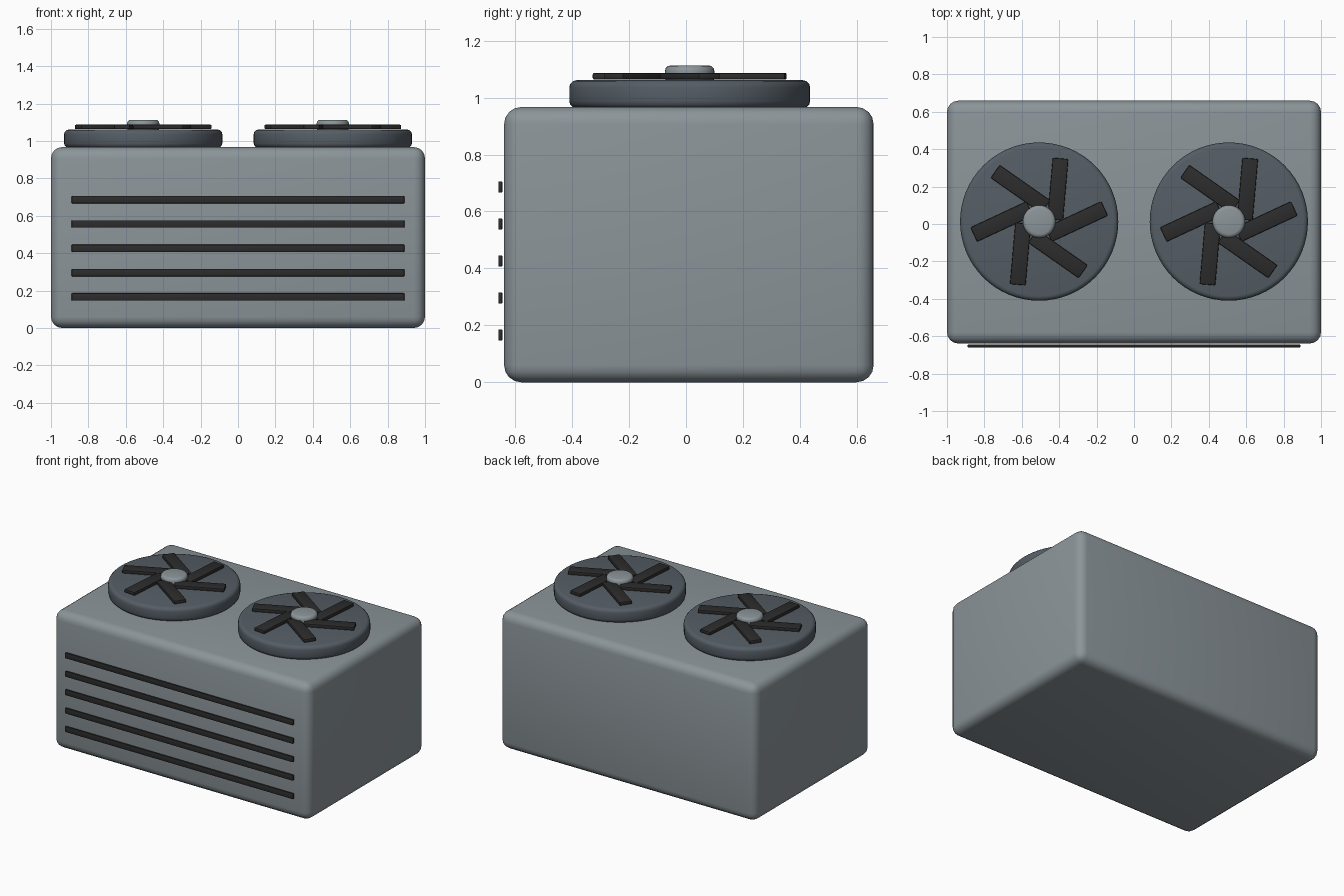
import bpy
from math import radians, cos, sin

if "Cube" in bpy.data.objects:
    bpy.data.objects.remove(bpy.data.objects["Cube"])


def material(name, rgb):
    m = bpy.data.materials.new(name)
    m.use_nodes = True
    m.diffuse_color = (*rgb, 1)
    m.node_tree.nodes["Principled BSDF"].inputs["Base Color"].default_value = (*rgb, 1)
    return m


casing_grey = material("casing grey", (0.26, 0.30, 0.32))
slate_grey = material("slate grey", (0.09, 0.11, 0.13))
charcoal = material("charcoal", (0.025, 0.025, 0.025))


def finish(name, mat, bevel, segments):
    """Name, colour, bevel and smooth the active object."""
    ob = bpy.context.object
    ob.name = ob.data.name = name
    ob.data.materials.append(mat)
    mod = ob.modifiers.new("rounded edges", "BEVEL")
    mod.width = bevel
    mod.segments = segments
    mod.limit_method = "ANGLE"
    mod.angle_limit = radians(40)
    bpy.ops.object.modifier_apply(modifier=mod.name)
    bpy.ops.object.shade_smooth_by_angle(angle=radians(35))
    return ob


def box(name, size, location, mat, bevel, segments=2, turn=0):
    bpy.ops.mesh.primitive_cube_add(size=1, location=location, rotation=(0, 0, turn))
    bpy.context.object.scale = size
    bpy.ops.object.transform_apply(location=False, rotation=False, scale=True)
    return finish(name, mat, bevel, segments)


def disc(name, radius, bottom, top, x, y, mat, bevel, sides):
    bpy.ops.mesh.primitive_cylinder_add(vertices=sides, radius=radius, depth=top - bottom,
                                        location=(x, y, (bottom + top) / 2))
    return finish(name, mat, bevel, 3)


# Rounded casing
centre_y = 0.01
box("casing", (2, 1.298, 0.967), (0, centre_y, 0.4835), casing_grey, 0.06, 4)

# Horizontal vent slats standing just off the front
for i in range(5):
    box(f"vent_slat_{i + 1}", (1.78, 0.015, 0.04), (0, -0.652, 0.166 + 0.13 * i),
        charcoal, 0.005)

# Two fans: base disc, six skewed blades and a hub
for side, x in (("right", -0.507), ("left", 0.507)):
    disc(f"{side}_fan_base", 0.423, 0.963, 1.061, x, centre_y + 0.003, slate_grey, 0.025, 64)
    for i in range(6):
        a = radians(60 * i)
        box(f"{side}_fan_blade_{i + 1}", (0.33, 0.084, 0.024),
            (x + 0.2 * cos(a), centre_y + 0.003 + 0.2 * sin(a), 1.075),
            charcoal, 0.006, turn=a + radians(25))
    disc(f"{side}_fan_hub", 0.087, 1.05, 1.113, x, centre_y + 0.003, casing_grey, 0.02, 32)
